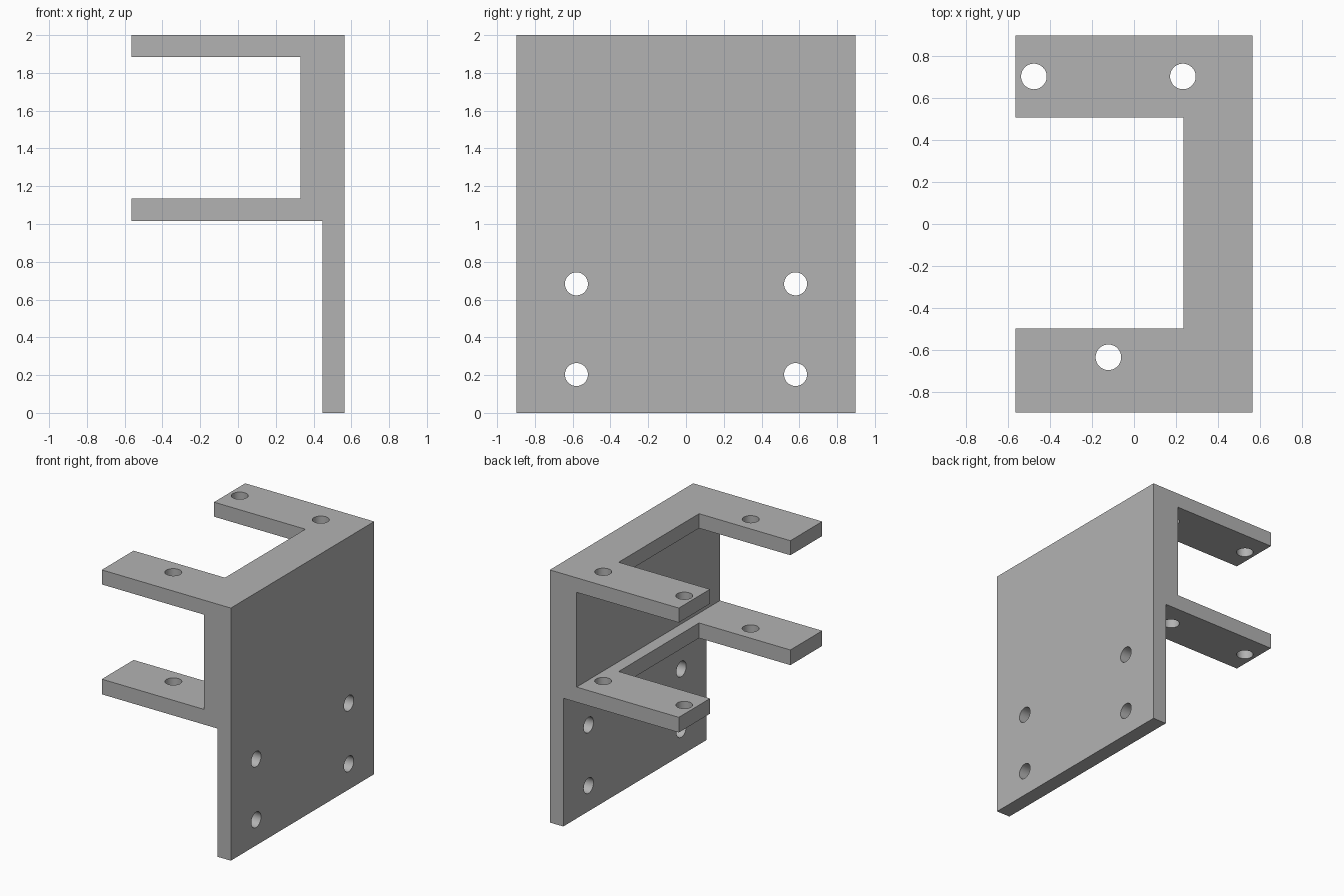
import bpy, bmesh, math
from mathutils import Matrix, Vector

cube = bpy.data.objects.get("Cube")
if cube:
    bpy.data.objects.remove(cube, do_unlink=True)

# Single grey material
grey = bpy.data.materials.new("plain grey")
grey.use_nodes = True
grey.diffuse_color = (0.45, 0.45, 0.45, 1)
grey.node_tree.nodes["Principled BSDF"].inputs["Base Color"].default_value = grey.diffuse_color


def add_object(name, bm):
    bmesh.ops.recalc_face_normals(bm, faces=bm.faces)
    mesh = bpy.data.meshes.new(name)
    bm.to_mesh(mesh)
    bm.free()
    mesh.materials.append(grey)
    obj = bpy.data.objects.new(name, mesh)
    bpy.context.collection.objects.link(obj)
    return obj


def cut(target, cutter):
    cutter.hide_render = True
    mod = target.modifiers.new("cut", 'BOOLEAN')
    mod.operation = 'DIFFERENCE'
    mod.solver = 'EXACT'
    mod.object = cutter
    bpy.context.view_layer.objects.active = target
    bpy.ops.object.modifier_apply(modifier=mod.name)
    bpy.data.objects.remove(cutter, do_unlink=True)


def hole(target, location, axis, radius):
    bm = bmesh.new()
    turn = Vector((0, 0, 1)).rotation_difference(Vector(axis)).to_matrix().to_4x4()
    bmesh.ops.create_cone(bm, cap_ends=True, segments=48, radius1=radius, radius2=radius,
                          depth=1.4, matrix=Matrix.Translation(location) @ turn)
    cut(target, add_object("hole_cutter", bm))


# Side profile: mounting plate, thick upper wall and two shelves
half_x, half_y = 0.565, 0.897
profile = [(half_x, 0), (half_x, 2), (-half_x, 2), (-half_x, 1.885), (0.33, 1.885),
           (0.33, 1.135), (-half_x, 1.135), (-half_x, 1.015), (0.447, 1.015), (0.447, 0)]
bm = bmesh.new()
face = bm.faces.new([bm.verts.new((x, -half_y, z)) for x, z in profile])
extruded = bmesh.ops.extrude_face_region(bm, geom=[face])["geom"]
bmesh.ops.translate(bm, vec=(0, 2 * half_y, 0),
                    verts=[g for g in extruded if isinstance(g, bmesh.types.BMVert)])
bracket = add_object("bracket", bm)

# Rectangular opening that turns each shelf into a pair of arms
bm = bmesh.new()
bmesh.ops.create_cube(bm, size=1, matrix=Matrix.Translation((-0.3825, 0.004, 1.5))
                      @ Matrix.Diagonal((1.235, 1.006, 1.4, 1)))
cut(bracket, add_object("opening_cutter", bm))

# Holes down through both shelves
for x, y in [(-0.477, 0.703), (0.233, 0.703), (-0.122, -0.635)]:
    hole(bracket, (x, y, 1.5), (0, 0, 1), 0.061)

# Four holes through the mounting plate
for y in (-0.58, 0.58):
    for z in (0.203, 0.683):
        hole(bracket, (0.5, y, z), (1, 0, 0), 0.061)

# Smooth hole walls, crisp edges
bpy.ops.object.select_all(action='DESELECT')
bracket.select_set(True)
bpy.context.view_layer.objects.active = bracket
bpy.ops.object.shade_smooth_by_angle(angle=math.radians(30))
